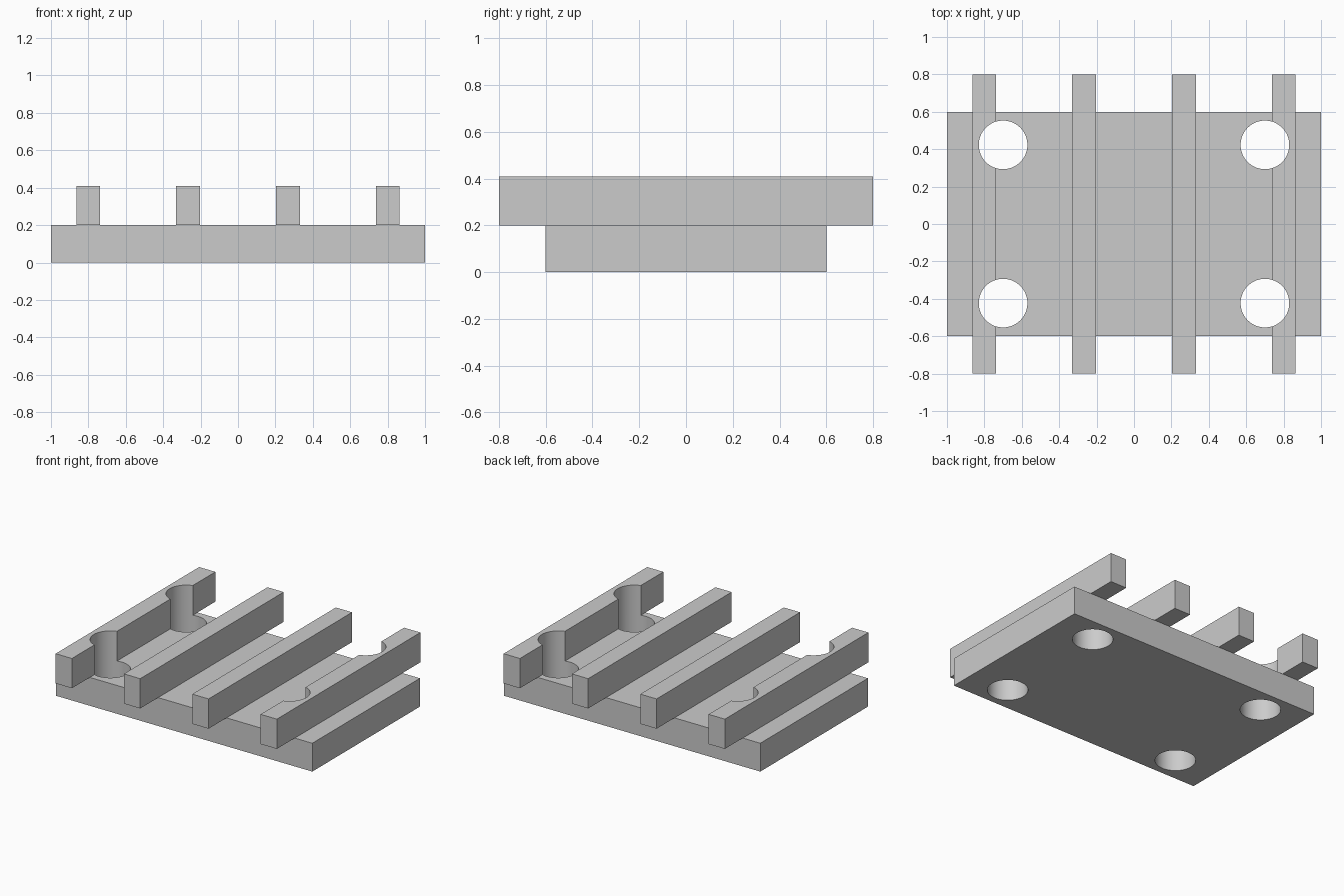
import bpy
import math

cube = bpy.data.objects.get("Cube")
if cube:
    bpy.data.objects.remove(cube, do_unlink=True)

grey = bpy.data.materials.new("light_grey")
grey.use_nodes = True
colour = (0.6, 0.6, 0.6, 1)
grey.diffuse_color = colour
grey.node_tree.nodes["Principled BSDF"].inputs["Base Color"].default_value = colour


def box(name, size, centre):
    bpy.ops.mesh.primitive_cube_add(size=1, location=centre)
    ob = bpy.context.object
    ob.name = name
    ob.scale = size
    bpy.ops.object.transform_apply(location=False, rotation=False, scale=True)
    ob.data.materials.append(grey)
    return ob


# Base plate and the four rails lying across it
BASE_H, TOP = 0.2, 0.41
parts = [box("base_plate", (2, 1.2, BASE_H), (0, 0, BASE_H / 2))]
rails = {"right_outer_rail": -0.8, "right_inner_rail": -0.267,
         "left_inner_rail": 0.267, "left_outer_rail": 0.8}
for name, x in rails.items():
    parts.append(box(name, (0.127, 1.6, TOP - BASE_H), (x, 0, (TOP + BASE_H) / 2)))

# Bolt holes through the plate and the outer rails
cutters = []
for x in (-0.7, 0.7):
    for y in (-0.423, 0.423):
        bpy.ops.mesh.primitive_cylinder_add(vertices=64, radius=0.13, depth=1, location=(x, y, 0.2))
        cutter = bpy.context.object
        cutter.name = "hole_cutter"
        cutter.data.materials.append(grey)
        cutters.append(cutter)

for part in parts:
    bpy.ops.object.select_all(action="DESELECT")
    part.select_set(True)
    bpy.context.view_layer.objects.active = part
    if "inner" not in part.name:
        for cutter in cutters:
            mod = part.modifiers.new("bolt_hole", "BOOLEAN")
            mod.operation = "DIFFERENCE"
            mod.solver = "EXACT"
            mod.object = cutter
            bpy.ops.object.modifier_apply(modifier=mod.name)
    bpy.ops.object.shade_smooth_by_angle(angle=math.radians(30))

for cutter in cutters:
    bpy.data.objects.remove(cutter, do_unlink=True)
